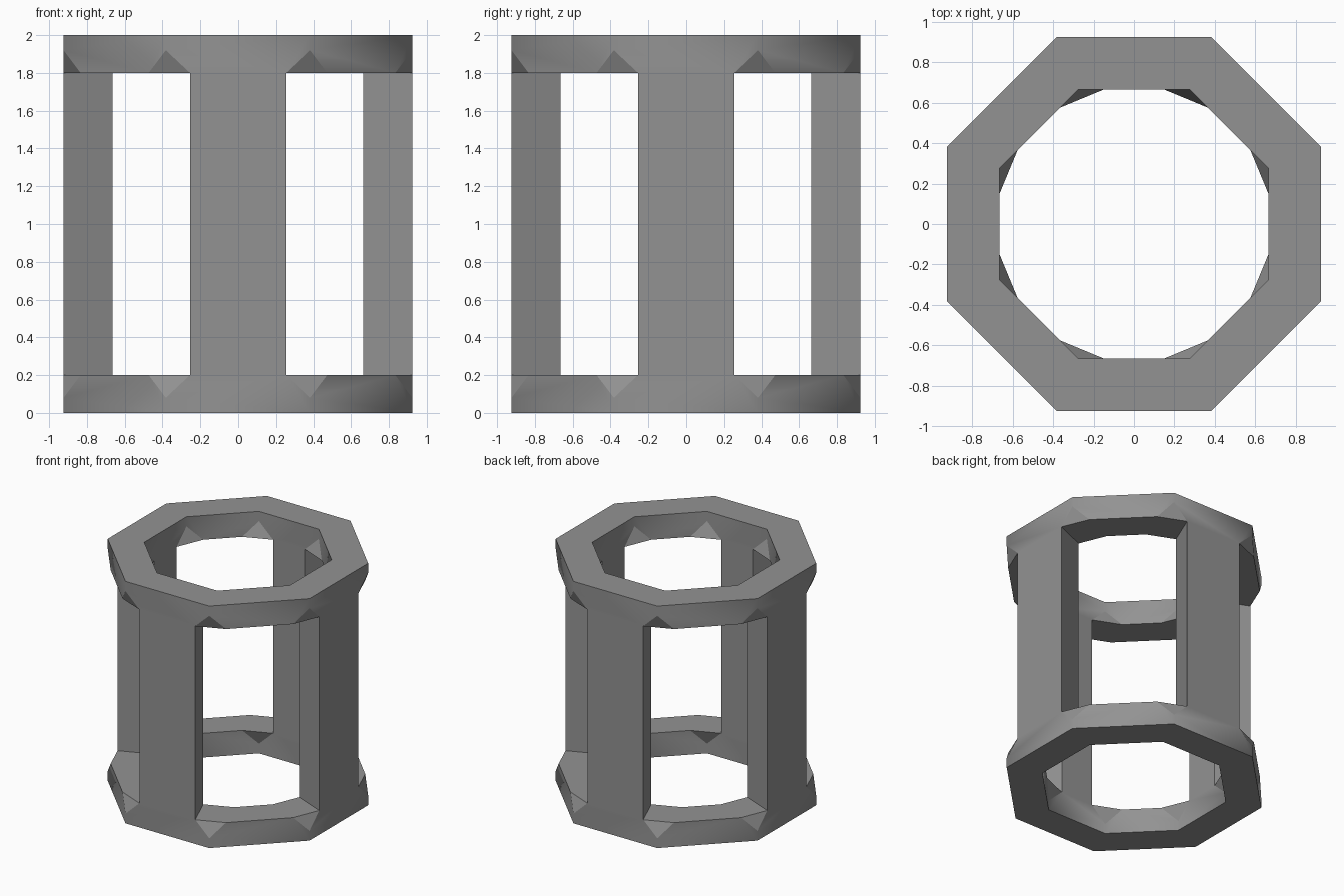
import bpy, bmesh, math
from mathutils import Vector

if "Cube" in bpy.data.objects:
    bpy.data.objects.remove(bpy.data.objects["Cube"])

OUTER, INNER = 1.0, 0.72      # corner radii of the octagonal rings
BASE, APEX, LIP = -1.0, -0.92, -0.8   # heights of the lower half (mirrored at 0)
CUT = 0.128                   # how far each ring corner is cut back

grey = bpy.data.materials.new("mid grey")
grey.diffuse_color = (0.29, 0.29, 0.29, 1)
grey.use_nodes = True
grey.node_tree.nodes["Principled BSDF"].inputs["Base Color"].default_value = grey.diffuse_color

bm = bmesh.new()


def corner(r, k):
    a = math.radians(45 * k - 22.5)
    return Vector((r * math.cos(a), r * math.sin(a), 0))


def at(p, z):
    return bm.verts.new((p.x, p.y, z))


def cut(r, k, step):
    # point on the ring edge a short way from corner k
    p = corner(r, k)
    return p + (corner(r, k + step) - p).normalized() * CUT


def wall_points(r):
    return [dict(base=at(corner(r, k), BASE), apex=at(corner(r, k), APEX),
                 prev=at(cut(r, k, -1), LIP), next=at(cut(r, k, 1), LIP),
                 prev_mid=at(cut(r, k, -1), 0) if k % 2 else None,
                 next_mid=at(cut(r, k, 1), 0) if k % 2 == 0 else None)
            for k in range(8)]


out, inn = wall_points(OUTER), wall_points(INNER)
smooth_faces = []
for k in range(8):
    n = (k + 1) % 8
    # ring walls and cut corner facets
    for w in (out, inn):
        a, b = w[k], w[n]
        smooth_faces.append(bm.faces.new(
            (a["base"], b["base"], b["apex"], b["prev"], a["next"], a["apex"])))
        bm.faces.new((a["apex"], a["next"], a["prev"]))
    # ring foot and corner ledge
    o, i, o2, i2 = out[k], inn[k], out[n], inn[n]
    bm.faces.new((o["base"], o2["base"], i2["base"], i["base"]))
    bm.faces.new((o["prev"], o["next"], i["next"], i["prev"]))
    if k % 2:
        # window sill on diagonal sides
        bm.faces.new((o["next"], o2["prev"], i2["prev"], i["next"]))
    else:
        # tapered post on the four straight sides
        low = [o["next"], o2["prev"], i2["prev"], i["next"]]
        mid = [o["next_mid"], o2["prev_mid"], i2["prev_mid"], i["next_mid"]]
        for j in range(4):
            m = (j + 1) % 4
            bm.faces.new((low[j], low[m], mid[m], mid[j]))

bmesh.ops.recalc_face_normals(bm, faces=bm.faces)
bm.normal_update()
# smooth ring walls, sharp rims
for f in smooth_faces:
    f.smooth = True
for e in bm.edges:
    if len(e.link_faces) == 2:
        e.smooth = e.calc_face_angle() < math.radians(50)

mesh = bpy.data.meshes.new("octagonal_frame")
bm.to_mesh(mesh)
bm.free()
mesh.materials.append(grey)
frame = bpy.data.objects.new("octagonal_frame", mesh)
frame.location.z = 1
bpy.context.collection.objects.link(frame)

# upper half
mirror = frame.modifiers.new("upper_half", 'MIRROR')
mirror.use_axis = (False, False, True)
mirror.use_clip = True
